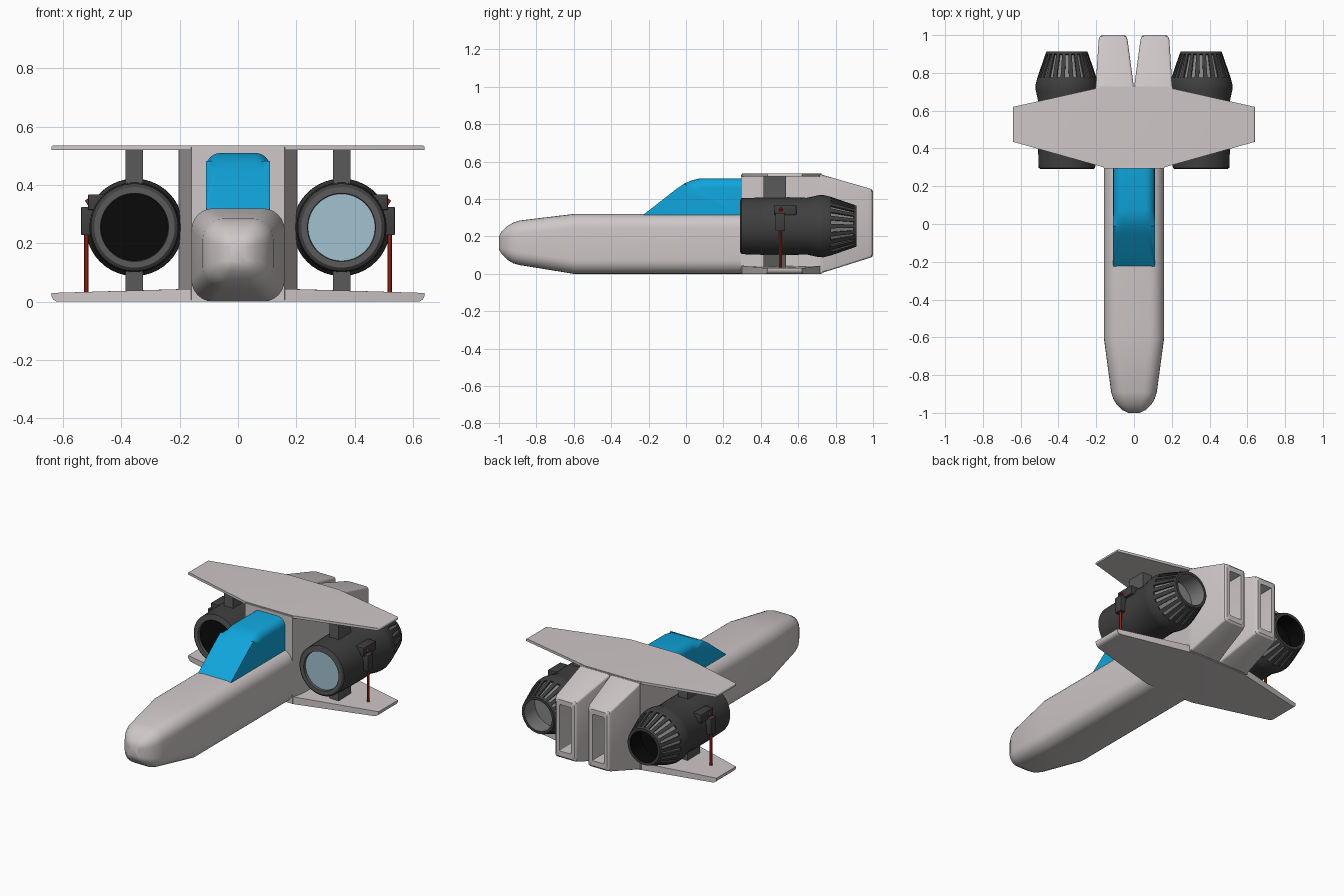
import bpy, bmesh, math
from mathutils import Vector, Matrix

if "Cube" in bpy.data.objects:
    bpy.data.objects.remove(bpy.data.objects["Cube"])


def material(name, rgb):
    m = bpy.data.materials.new(name)
    m.diffuse_color = (*rgb, 1)
    m.use_nodes = True
    m.node_tree.nodes["Principled BSDF"].inputs["Base Color"].default_value = m.diffuse_color
    return m


HULL = material("pale hull", (0.62, 0.57, 0.57))
GLASS = material("blue canopy", (0.005, 0.38, 0.72))
DARK = material("dark engine", (0.05, 0.05, 0.05))
GREY = material("pylon grey", (0.10, 0.10, 0.10))
VENT = material("vent grey", (0.24, 0.24, 0.24))
RED = material("red rod", (0.30, 0.015, 0.006))
LENS = material("pale lens", (0.36, 0.54, 0.63))
BLACK = material("black", (0.003, 0.003, 0.003))


def finish(bm, name, mats, angle=30):
    bmesh.ops.recalc_face_normals(bm, faces=bm.faces)
    me = bpy.data.meshes.new(name)
    bm.to_mesh(me)
    bm.free()
    ob = bpy.data.objects.new(name, me)
    bpy.context.collection.objects.link(ob)
    for m in mats:
        me.materials.append(m)
    bpy.ops.object.select_all(action='DESELECT')
    ob.select_set(True)
    bpy.context.view_layer.objects.active = ob
    bpy.ops.object.shade_smooth_by_angle(angle=math.radians(angle))
    return ob


def rounded_ring(y, x0, x1, z0, z1, r, n=6):
    pts = []
    corners = [(x1 - r, z1 - r), (x0 + r, z1 - r), (x0 + r, z0 + r), (x1 - r, z0 + r)]
    for k, (cx, cz) in enumerate(corners):
        for i in range(n + 1):
            a = math.pi / 2 * (k + i / n)
            pts.append((cx + r * math.cos(a), y, cz + r * math.sin(a)))
    return pts


def loft(bm, rings):
    """Skin a list of equal rings, cap both ends and return the last cap."""
    vs = [[bm.verts.new(p) for p in ring] for ring in rings]
    n = len(vs[0])
    for a, b in zip(vs, vs[1:]):
        for i in range(n):
            bm.faces.new((a[i], a[(i + 1) % n], b[(i + 1) % n], b[i]))
    bm.faces.new(vs[0])
    return bm.faces.new(vs[-1])


def box(name, mat, x, y, z, bevel=0.0):
    bm = bmesh.new()
    loft(bm, [[(u, v, w) for u, w in ((x[0], z[0]), (x[1], z[0]), (x[1], z[1]), (x[0], z[1]))] for v in y])
    if bevel:
        bmesh.ops.bevel(bm, geom=bm.edges[:], offset=bevel, segments=2, profile=0.5, affect='EDGES')
    return finish(bm, name, [mat])


def rod(name, mat, a, b, r):
    a, b = Vector(a), Vector(b)
    bm = bmesh.new()
    m = Matrix.Translation((a + b) / 2) @ (b - a).to_track_quat('Z', 'Y').to_matrix().to_4x4()
    bmesh.ops.create_cone(bm, cap_ends=True, segments=12, radius1=r, radius2=r, depth=(b - a).length, matrix=m)
    return finish(bm, name, [mat])


# Fuselage with tapering nose: y, half width, bottom, top, corner radius
sections = [(-1.0, 0.03, 0.13, 0.20, 0.012), (-0.985, 0.062, 0.105, 0.228, 0.035),
            (-0.955, 0.092, 0.075, 0.255, 0.055), (-0.925, 0.11, 0.057, 0.273, 0.066),
            (-0.89, 0.121, 0.047, 0.285, 0.07), (-0.6, 0.16, 0.0, 0.32, 0.075),
            (0.35, 0.16, 0.0, 0.32, 0.075)]
bm = bmesh.new()
loft(bm, [rounded_ring(y, -w, w, z0, z1, r) for y, w, z0, z1, r in sections])
finish(bm, "fuselage", [HULL], 35)

# Canopy: side profile widened across x, with rounded shoulders
profile = [(-0.27, 0.28), (-0.22, 0.322), (-0.05, 0.455), (-0.01, 0.482), (0.03, 0.50),
           (0.075, 0.51), (0.40, 0.51), (0.40, 0.28)]
bm = bmesh.new()
loft(bm, [[(x, y, z) for y, z in profile] for x in (-0.11, 0.11)])
rim = [e for e in bm.edges if e.verts[0].co.x * e.verts[1].co.x > 0
       and min(v.co.z for v in e.verts) > 0.27 and max(v.co.z for v in e.verts) > 0.3
       and min(v.co.y for v in e.verts) < 0.39]
bmesh.ops.bevel(bm, geom=rim, offset=0.05, segments=6, profile=0.5, affect='EDGES')
finish(bm, "canopy", [GLASS], 40)

# Rear body, widening toward the tail
bm = bmesh.new()
loft(bm, [[(-w, y, 0.005), (w, y, 0.005), (w, y, 0.53), (-w, y, 0.53)] for y, w in ((0.295, 0.16), (0.73, 0.204))])
finish(bm, "rear_body", [HULL])

# Two hollow tail pods split by a V gap
for s, side in ((-1, "left"), (1, "right")):
    bm = bmesh.new()
    rings = [rounded_ring(0.72, 0.0, 0.204, 0.003, 0.532, 0.012, 3),
             rounded_ring(0.975, 0.034, 0.187, 0.083, 0.458, 0.012, 3),
             rounded_ring(0.992, 0.040, 0.181, 0.089, 0.452, 0.012, 3),
             rounded_ring(1.0, 0.050, 0.171, 0.099, 0.442, 0.012, 3),
             rounded_ring(1.0, 0.072, 0.148, 0.13, 0.412, 0.004, 3),
             rounded_ring(0.84, 0.072, 0.148, 0.13, 0.412, 0.004, 3)]
    loft(bm, [[(s * x, y, z) for x, y, z in r] for r in rings])
    finish(bm, side + "_tail_pod", [HULL])

# Upper and lower wing plates
half = [(0.16, 0.30), (0.64, 0.435), (0.64, 0.62), (0.17, 0.725)]
plan = half + [(-x, y) for x, y in reversed(half)]
for name, z0, z1, out, off in (("upper_wing", 0.521, 0.536, 1, 0.008), ("lower_wing", 0.0, 0.03, -1, 0.024)):
    bm = bmesh.new()
    root = 0.014 if out < 0 else 0.0      # lower wing thickens toward the root
    loft(bm, [[(x, y, z + (root if z == z1 and abs(x) < 0.3 else 0)) for x, y in plan] for z in (z0, z1)])
    tips = [e for e in bm.edges if all(abs(v.co.x) > 0.6 for v in e.verts)
            and all((v.co.z - (z0 + z1) / 2) * out > 0 for v in e.verts)]
    bmesh.ops.bevel(bm, geom=tips, offset=off, segments=4, profile=0.5, affect='EDGES')
    finish(bm, name, [HULL], 25)

# Engines: turned profile of y, radius, and material slot of the following band
turned = [(0.305, 0.0, 3), (0.305, 0.115, 1), (0.29, 0.117, 1), (0.29, 0.138, 0), (0.297, 0.150, 0),
          (0.42, 0.154, 0), (0.55, 0.155, 0), (0.645, 0.152, 0), (0.71, 0.166, 0), (0.735, 0.167, 0),
          (0.775, 0.157, 0), (0.90, 0.114, 0), (0.912, 0.109, 0), (0.912, 0.093, 4),
          (0.78, 0.115, 4), (0.78, 0.0, 4)]
SIDES, CX, CZ = 44, 0.355, 0.255
for s, side, front, inner in ((-1, "left", BLACK, BLACK), (1, "right", LENS, VENT)):
    bm = bmesh.new()
    rings = []
    for y, r, _ in turned:
        if r == 0:
            rings.append([bm.verts.new((s * CX, y, CZ))] * SIDES)
        else:
            rings.append([bm.verts.new((s * CX + r * math.cos(t), y, CZ + r * math.sin(t)))
                          for t in (math.tau * (i + 0.5) / SIDES for i in range(SIDES))])
    slots = []
    for k, (a, b) in enumerate(zip(rings, rings[1:])):
        for i in range(SIDES):
            j = (i + 1) % SIDES
            f = bm.faces.new(list(dict.fromkeys((a[i], a[j], b[j], b[i]))))
            f.material_index = turned[k][2]
            if turned[k][0] == 0.775 and i % 2 == 0:
                slots.append(f)
    bmesh.ops.recalc_face_normals(bm, faces=bm.faces)
    # recessed vents between the nozzle ribs
    bmesh.ops.inset_individual(bm, faces=slots, thickness=0.001, depth=0)
    bmesh.ops.inset_individual(bm, faces=slots, thickness=0.0005, depth=-0.010)
    for f in slots:
        f.material_index = 2
    finish(bm, side + "_engine", [DARK, GREY, VENT, front, inner])

    def span(a, b):
        return sorted((s * a, s * b))

    # Pylons above and below the engine
    box(side + "_upper_pylon", GREY, span(0.325, 0.385), (0.415, 0.535), (0.38, 0.524))
    box(side + "_lower_pylon", GREY, span(0.325, 0.385), (0.415, 0.535), (0.025, 0.13))
    # Bracket with its red strut and pin
    box(side + "_bracket_arm", DARK, span(0.49, 0.538), (0.478, 0.53), (0.228, 0.325), 0.003)
    box(side + "_bracket_head", DARK, span(0.46, 0.514), (0.472, 0.59), (0.315, 0.368), 0.003)
    rod(side + "_strut", RED, (s * 0.521, 0.505, 0.025), (s * 0.521, 0.505, 0.235), 0.008)
    rod(side + "_pin", RED, (s * 0.495, 0.508, 0.355), (s * 0.520, 0.508, 0.338), 0.010)
